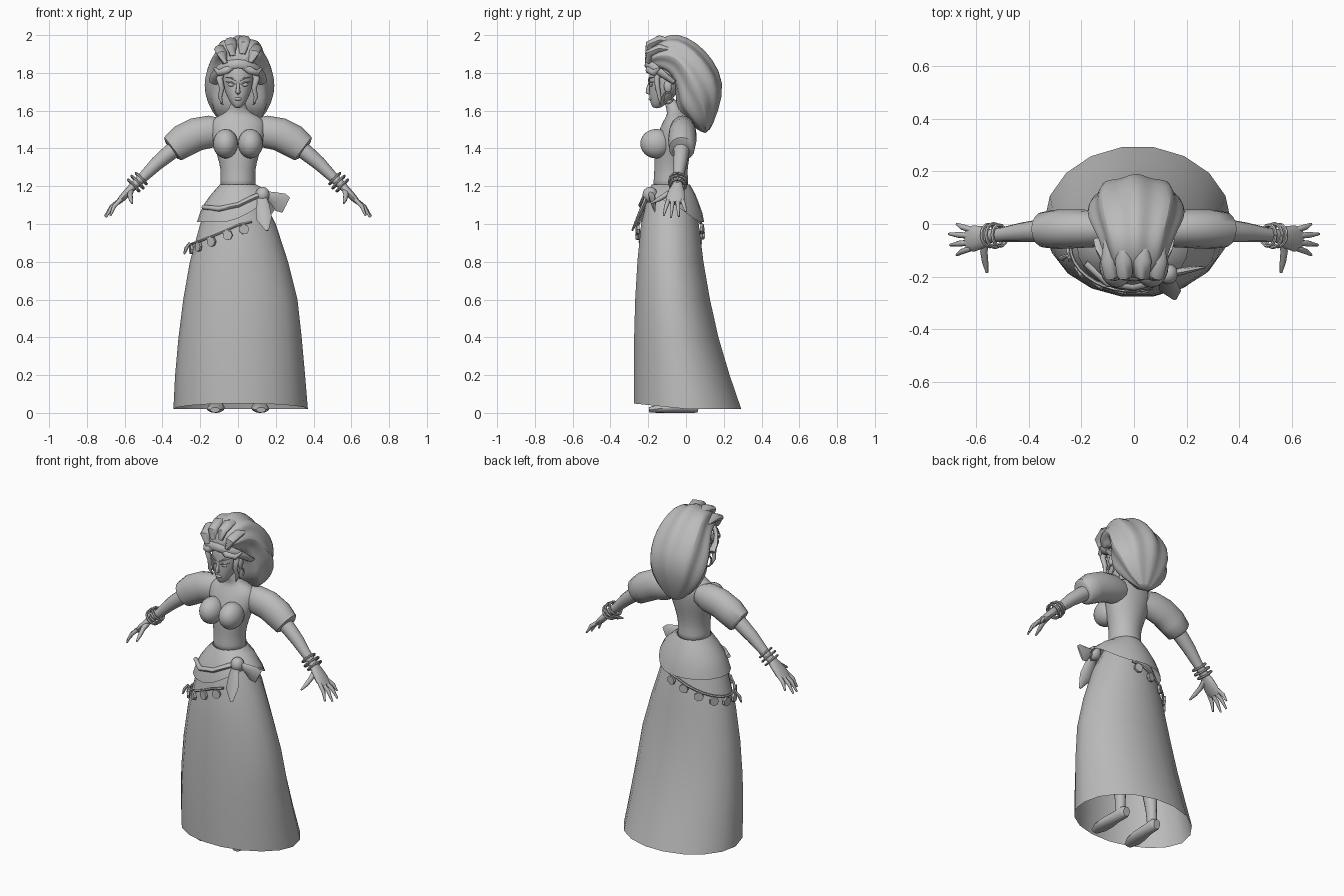
import bpy, bmesh, math
from mathutils import Vector as V

grey = bpy.data.materials.new("plain grey")
grey.diffuse_color = (0.5, 0.5, 0.5, 1)


def finish(name, bm, sub=0, angle=50):
    bmesh.ops.recalc_face_normals(bm, faces=bm.faces)
    me = bpy.data.meshes.new(name)
    bm.to_mesh(me)
    bm.free()
    me.materials.append(grey)
    ob = bpy.data.objects.new(name, me)
    bpy.context.collection.objects.link(ob)
    if sub:
        ob.modifiers.new("smooth", 'SUBSURF').levels = sub
        ob.modifiers["smooth"].render_levels = sub
    bpy.ops.object.select_all(action='DESELECT')
    ob.select_set(True)
    bpy.context.view_layer.objects.active = ob
    bpy.ops.object.shade_smooth_by_angle(angle=math.radians(angle))
    return ob


def loft(name, sections, n=16, caps=True, sub=0, shape=None, edit=None, angle=50):
    """Skin rings given as (centre, axis u, axis v)."""
    bm = bmesh.new()
    rings = []
    for i, (c, u, v) in enumerate(sections):
        ring = []
        for k in range(n):
            a = 2 * math.pi * k / n
            f = shape(a) if shape else 1
            p = c + u * math.cos(a) * f + v * math.sin(a) * f
            ring.append(bm.verts.new(edit(p, a, i) if edit else p))
        rings.append(ring)
    for r, s in zip(rings, rings[1:]):
        for k in range(n):
            bm.faces.new((r[k], r[(k + 1) % n], s[(k + 1) % n], s[k]))
    if caps:
        bm.faces.new(rings[0])
        bm.faces.new(rings[-1])
    return finish(name, bm, sub, angle)


def stack(name, rows, **kw):
    """Level rings: (z, centre x, centre y, half x, half y)."""
    return loft(name, [(V((x, y, z)), V((a, 0, 0)), V((0, b, 0))) for z, x, y, a, b in rows], **kw)


def tube(name, pts, ref=(0, 1, 0), side=1, n=10, **kw):
    """Elliptic tube: (x, y, z, radius across, radius along ref)."""
    P = [V((p[0] * side, p[1], p[2])) for p in pts]
    secs = []
    for i, p in enumerate(pts):
        t = (P[min(i + 1, len(P) - 1)] - P[max(i - 1, 0)]).normalized()
        u = t.cross(V(ref)).normalized()
        secs.append((P[i], u * p[3], u.cross(t) * p[4]))
    return loft(name, secs, n=n, **kw)


def ball(name, c, r, seg=16):
    bm = bmesh.new()
    bmesh.ops.create_uvsphere(bm, u_segments=seg, v_segments=seg // 2 + 2, radius=1)
    for v in bm.verts:
        v.co = V((c[0] + v.co.x * r[0], c[1] + v.co.y * r[1], c[2] + v.co.z * r[2]))
    return finish(name, bm)


# skirt: open flared cone with a train at the back (z, x min, x max, y min, y max)
SK = [(1.2, -.1, .1, -.18, .015), (1.1, -.155, .15, -.215, .045), (1.0, -.2, .2, -.24, .07),
      (.8, -.255, .265, -.26, .095), (.6, -.29, .315, -.272, .13), (.4, -.315, .337, -.278, .175),
      (.2, -.333, .355, -.28, .235), (.02, -.342, .37, -.28, .297)]


def row(s):
    return (s[0], (s[1] + s[2]) / 2, (s[3] + s[4]) / 2, (s[2] - s[1]) / 2, (s[4] - s[3]) / 2)


def skirt_at(z):
    for a, b in zip(SK, SK[1:]):
        if a[0] >= z >= b[0]:
            t = (a[0] - z) / (a[0] - b[0])
            return row([p + (q - p) * t for p, q in zip(a, b)])


def hem(p, a, i):
    if i == len(SK) - 1:
        p.z += 0.03 * max(0, -math.sin(a))
    return p


stack("skirt", [row(s) for s in SK], n=18, caps=False, edit=hem)

# hip sash, shorter on the knotted side
def sash_edge(p, a, i):
    low = 1.01 + 0.12 * max(0, math.cos(a + .4)) ** 2
    p.z = 1.21 + (low - 1.21) * i / 4
    return p


stack("hip_sash", [(1.21, 0, -.08, .095, .1), (1.16, 0, -.08, .14, .128), (1.11, -.005, -.08, .172, .148),
                   (1.06, -.005, -.08, .196, .166), (1.01, -.005, -.08, .213, .176)],
      n=24, caps=False, edit=sash_edge)
tube("sash_fold", [(-.185, -.15, 1.09, .012, .012), (-.1, -.222, 1.08, .018, .014), (0, -.235, 1.1, .018, .014),
                   (.08, -.215, 1.14, .02, .015), (.13, -.19, 1.16, .02, .015)], ref=(0, 0, 1), n=8)
ball("sash_knot", (.13, -.19, 1.155), (.038, .04, .042), 12)
tube("sash_tail_long", [(.125, -.2, 1.16, .02, .015), (.13, -.225, 1.1, .036, .012), (.138, -.255, 1.03, .042, .01),
                        (.155, -.285, .965, .008, .005)], n=8)
tube("sash_tail_short", [(.14, -.19, 1.16, .015, .014), (.185, -.18, 1.14, .032, .014), (.225, -.17, 1.115, .052, .01),
                         (.255, -.165, 1.1, .045, .005)], n=8)

# beaded hip chain with hanging coins
def chain_point(deg, drop=0):
    a = math.radians(deg)
    z = .995 + .1 * min(0, math.cos(a)) + .05 * max(0, math.cos(a))
    _, cx, cy, rx, ry = skirt_at(z - drop)
    return V((cx + (rx + .014) * math.cos(a), cy + (ry + .014) * math.sin(a), z - drop))


tube("coin_chain", [(*chain_point(d), .007, .007) for d in range(70, 291, 10)], ref=(0, 0, 1), n=6)
for d in range(80, 291, 22):
    c, a = chain_point(d, .03), math.radians(d)
    out = V((math.cos(a), math.sin(a), 0))
    w, up = V((-out.y, out.x, 0)) * .027, V((0, 0, .027))
    loft("chain_coin", [(c - out * .006, w, up), (c + out * .008, w, up)], n=7, angle=30)
tube("chain_end", [(-.255, -.12, .9, .007, .007), (-.275, -.13, .87, .01, .01), (-.285, -.13, .84, .005, .005)], n=6)

# torso and neck
stack("torso", [(1.18, 0, -.08, .1, .1), (1.23, 0, -.08, .093, .092), (1.29, 0, -.08, .092, .088),
                (1.36, 0, -.075, .11, .095), (1.43, 0, -.065, .135, .1), (1.5, 0, -.05, .15, .093),
                (1.55, 0, -.042, .145, .076), (1.58, 0, -.045, .09, .055), (1.6, 0, -.06, .045, .042),
                (1.67, 0, -.085, .036, .036)], n=20, sub=1)

for s in (-1, 1):
    ball("bust", (.066 * s, -.158, 1.425), (.066, .084, .078), 20)
    # puffed sleeve and cuff
    tube("sleeve", [(.08, -.02, 1.5, .06, .055), (.14, -.018, 1.49, .085, .07), (.22, -.018, 1.475, .088, .074),
                    (.29, -.02, 1.44, .088, .075), (.345, -.022, 1.398, .076, .068), (.352, -.023, 1.393, .06, .055)],
         side=s, n=16)
    # arm
    tube("arm", [(.3, -.022, 1.425, .045, .045), (.37, -.026, 1.37, .042, .042), (.43, -.032, 1.32, .037, .037),
                 (.5, -.04, 1.25, .028, .028), (.55, -.045, 1.205, .023, .026)], side=s, n=12)
    # bracelets
    for x, z, r in ((.512, 1.24, .04), (.532, 1.222, .045), (.552, 1.204, .042)):
        axis = V((.72 * s, -.08, -.69)).normalized()
        u = axis.cross(V((0, 1, 0))).normalized()
        w = u.cross(axis)
        ring = []
        for k in range(17):
            b = 2 * math.pi * k / 16
            ring.append((*(V((x * s, -.044, z)) + (u * math.cos(b) + w * math.sin(b)) * r), .007, .007))
        tube("bracelet", ring, ref=axis, n=6, caps=False)
    # hand with fingers and thumb
    tube("palm", [(.545, -.045, 1.21, .022, .026), (.575, -.05, 1.178, .021, .042), (.61, -.055, 1.14, .019, .05),
                  (.637, -.058, 1.112, .012, .044)], side=s, n=12)
    for y0, y1, x1, z1 in ((-.022, .0, .675, 1.065), (-.045, -.038, .705, 1.04),
                           (-.07, -.08, .7, 1.035), (-.092, -.118, .675, 1.045)):
        m = (y0 + y1) / 2
        tube("finger", [(.62, y0, 1.13, .011, .012), ((.62 + x1) / 2 + .008, m, (1.13 + z1) / 2 + .006, .011, .011),
                        (x1, y1, z1, .005, .005)], side=s, n=8)
    tube("thumb", [(.565, -.06, 1.18, .016, .016), (.572, -.105, 1.155, .014, .014), (.567, -.145, 1.13, .012, .012),
                   (.56, -.185, 1.11, .005, .005)], ref=(0, 0, 1), side=s, n=8)
    # leg and shoe
    stack("leg", [(.04, .115 * s, .02, .027, .03), (.14, .113 * s, .015, .03, .034), (.32, .108 * s, 0, .046, .052),
                  (.5, .1 * s, -.03, .044, .048)], n=12)
    tube("shoe", [(.11, .068, .03, .022, .028), (.11, .045, .036, .034, .036), (.112, -.02, .034, .034, .034),
                  (.116, -.09, .027, .046, .027), (.12, -.15, .022, .046, .022), (.122, -.195, .016, .025, .014)],
         ref=(0, 0, 1), side=s, n=12)
    # ear, earring, eye, brow
    ball("ear", (.084 * s, -.095, 1.73), (.012, .022, .035), 10)
    hoop = [(.088 * s, -.095 + .025 * math.cos(k * math.pi / 6), 1.668 + .03 * math.sin(k * math.pi / 6), .005, .005)
            for k in range(13)]
    tube("earring", hoop, ref=(1, 0, 0), n=6, caps=False)
    ball("eye", (.034 * s, -.184, 1.738), (.021, .01, .011), 12)
    tube("eyelid", [(.012, -.193, 1.738, .003, .003), (.035, -.195, 1.75, .005, .005), (.062, -.173, 1.752, .003, .003)],
         ref=(0, 0, 1), side=s, n=6)
    tube("brow", [(.012, -.198, 1.757, .004, .004), (.035, -.194, 1.773, .005, .005), (.064, -.172, 1.777, .002, .002)],
         ref=(0, 0, 1), side=s, n=6)
    # loose curls beside the face
    tube("cheek_curl", [(.08, -.13, 1.82, .014, .014), (.098, -.155, 1.77, .018, .016), (.085, -.15, 1.72, .014, .013),
                        (.095, -.14, 1.67, .011, .01), (.08, -.135, 1.63, .003, .003)], side=s, n=8)
    tube("forehead_curl", [(.02, -.19, 1.84, .014, .012), (.06, -.2, 1.815, .02, .015), (.1, -.17, 1.8, .018, .015),
                           (.125, -.14, 1.825, .006, .006)], side=s, n=8)

# head and face
stack("head", [(1.612, 0, -.155, .016, .02), (1.635, 0, -.147, .036, .04), (1.67, 0, -.128, .057, .066),
               (1.71, 0, -.116, .073, .08), (1.76, 0, -.108, .083, .089), (1.82, 0, -.105, .085, .088),
               (1.88, 0, -.1, .06, .065)], n=20, sub=1)
tube("nose", [(0, -.19, 1.75, .007, .008), (0, -.202, 1.715, .01, .009), (0, -.203, 1.698, .013, .012),
              (0, -.188, 1.688, .007, .006)], n=8)
ball("lips", (0, -.187, 1.662), (.021, .011, .009), 10)

# swept back hair: ridged mass (top y, z, underside y, z, half width)
HAIR = [(-.21, 1.87, -.2, 1.835, .045), (-.19, 1.945, -.165, 1.82, .1), (-.125, 1.995, -.12, 1.8, .125),
        (-.04, 2.015, -.07, 1.76, .145), (.06, 1.965, -.05, 1.66, .18), (.145, 1.88, -.055, 1.59, .195),
        (.21, 1.75, -.015, 1.55, .18), (.175, 1.6, .04, 1.51, .125), (.12, 1.475, .085, 1.485, .03)]
loft("hair", [(V((.008, (a + c) / 2, (b + d) / 2)), V((w, 0, 0)), V((0, (a - c) / 2, (b - d) / 2)))
              for a, b, c, d, w in HAIR], n=32, sub=1,
     shape=lambda a: 1 - .07 * (1 - math.cos(8 * a)))

# headband and crest locks above it
tube("headband", [(.13 * math.cos(t), -.06 - .145 * math.sin(t), 1.75 + .1 * math.sin(t), .026, .013)
                  for t in [math.pi * k / 12 for k in range(13)]], ref=(0, -1, .3), n=8)
for x, z in ((-.085, 1.9), (-.035, 1.94), (.03, 1.95), (.085, 1.905)):
    tube("crest_lock", [(x * .8, -.2, z - .05, .018, .014), (x, -.195, z, .03, .022),
                        (x * 1.1, -.14, z + .025, .034, .024), (x * 1.2, -.06, z + .015, .012, .01)],
         ref=(0, 0, 1), n=8)
